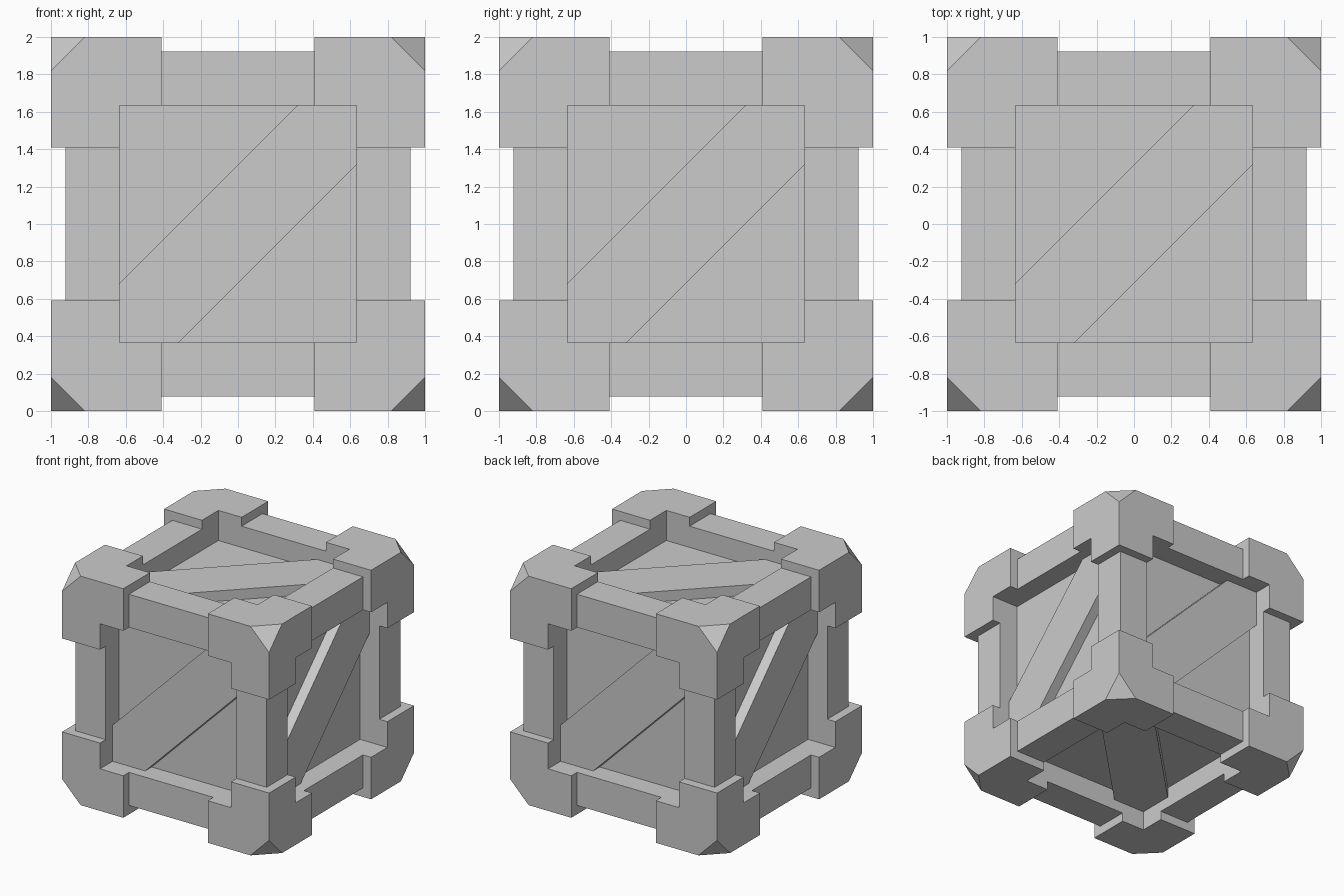
import bpy, bmesh
from itertools import product
from mathutils import Vector, Matrix

if "Cube" in bpy.data.objects:
    bpy.data.objects.remove(bpy.data.objects["Cube"])

OUT, BEAM, OPEN, ARM = 1.0, 0.922, 0.633, 0.408   # half-extents from the crate centre
PANEL, PLANK, CUT, HALF = 0.737, 0.827, 0.18, 0.317
CENTRE = Vector((0, 0, 1))


def finish(bm, name):
    bmesh.ops.recalc_face_normals(bm, faces=bm.faces[:])
    bmesh.ops.translate(bm, verts=bm.verts[:], vec=CENTRE)
    mesh = bpy.data.meshes.new(name)
    bm.to_mesh(mesh)
    bm.free()
    obj = bpy.data.objects.new(name, mesh)
    bpy.context.collection.objects.link(obj)
    return obj


def box(lo, hi):
    bm = bmesh.new()
    lo, hi = Vector(lo), Vector(hi)
    size = hi - lo
    mat = Matrix.Translation((lo + hi) / 2) @ Matrix.Diagonal((*size, 1))
    bmesh.ops.create_cube(bm, size=1, matrix=mat)
    return bm


# Inner panels: one solid core behind all six openings
finish(box([-PANEL] * 3, [PANEL] * 3), "inner_panels")

# Edge beams between the corner guards
for axis in range(3):
    for s, t in product((-1, 1), repeat=2):
        lo, hi = [0] * 3, [0] * 3
        lo[axis], hi[axis] = -ARM, ARM
        for k, sign in (((axis + 1) % 3, s), ((axis + 2) % 3, t)):
            lo[k], hi[k] = sorted((sign * OPEN, sign * BEAM))
        finish(box(lo, hi), "edge_beam")

# Corner guards: a block with three arms and a clipped outer tip
for signs in product((-1, 1), repeat=3):
    bm = box([OPEN] * 3, [OUT] * 3)
    bm.normal_update()
    inner = [f for f in bm.faces if sum(f.normal) < 0]
    for f in bmesh.ops.extrude_discrete_faces(bm, faces=inner)["faces"]:
        f.normal_update()
        bmesh.ops.translate(bm, verts=f.verts[:], vec=f.normal * (OPEN - ARM))
    cut = bmesh.ops.bisect_plane(
        bm, geom=bm.verts[:] + bm.edges[:] + bm.faces[:],
        plane_co=(OUT - CUT, OUT, OUT), plane_no=(1, 1, 1), clear_outer=True)
    rim = [e for e in cut["geom_cut"] if isinstance(e, bmesh.types.BMEdge)]
    bmesh.ops.contextual_create(bm, geom=rim)
    bmesh.ops.dissolve_limit(bm, angle_limit=0.01, verts=bm.verts[:], edges=bm.edges[:])
    bmesh.ops.scale(bm, verts=bm.verts[:], vec=signs)
    finish(bm, "corner_guard")

# Diagonal planks: right and up directions as seen on each face
faces = {
    "front": ((1, 0, 0), (0, 0, 1)), "right": ((0, 1, 0), (0, 0, 1)),
    "back": ((-1, 0, 0), (0, 0, 1)), "left": ((0, -1, 0), (0, 0, 1)),
    "top": ((1, 0, 0), (0, 1, 0)), "bottom": ((0, 1, 0), (1, 0, 0)),
}
outline = [(-OPEN, -OPEN), (-HALF, -OPEN), (OPEN, HALF),
           (OPEN, OPEN), (HALF, OPEN), (-OPEN, -HALF)]
for side, (u, v) in faces.items():
    u, v = Vector(u), Vector(v)
    n = u.cross(v)
    bm = bmesh.new()
    base = bm.faces.new([bm.verts.new(u * a + v * b + n * (PANEL - 0.02)) for a, b in outline])
    ext = bmesh.ops.extrude_face_region(bm, geom=[base], use_keep_orig=True)
    top = [g for g in ext["geom"] if isinstance(g, bmesh.types.BMVert)]
    bmesh.ops.translate(bm, verts=top, vec=n * (PLANK - PANEL + 0.02))
    finish(bm, side + "_plank")
